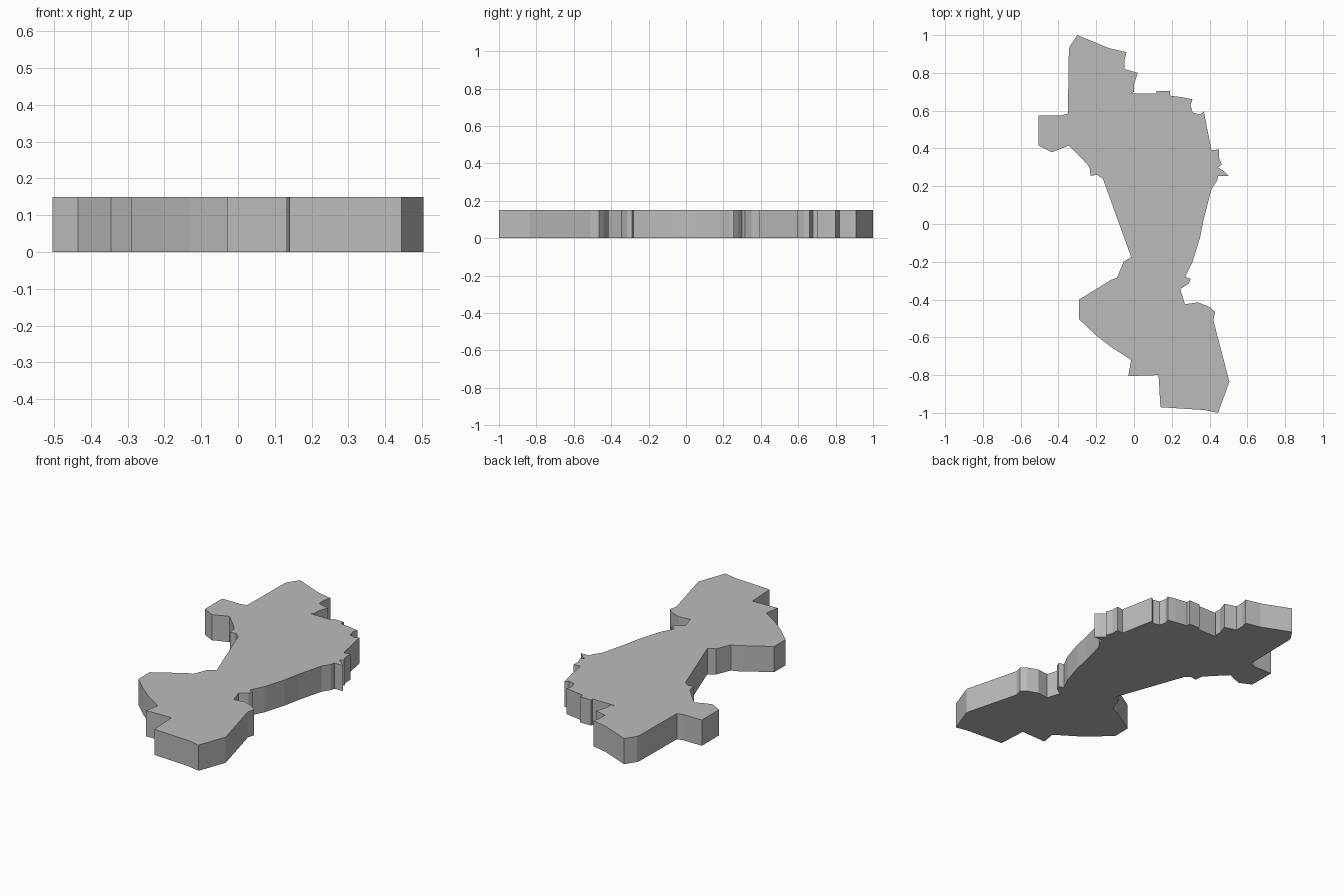
import bpy
import bmesh
from mathutils import Vector

THICKNESS = .15

# Remove the default object
default_object = bpy.data.objects.get("Cube")
if default_object:
    bpy.data.objects.remove(default_object, do_unlink=True)


def flat_material(name, colour):
    """Make a plain material that shows in the viewport and in a render."""
    material = bpy.data.materials.new(name)
    material.use_nodes = True
    material.diffuse_color = colour
    shader = material.node_tree.nodes["Principled BSDF"]
    shader.inputs["Base Color"].default_value = colour
    return material


def extruded_plate(name, outline, thickness, material):
    """Raise a closed outline into a solid, flat-shaded slab."""
    mesh = bpy.data.meshes.new(name)
    bm = bmesh.new()
    base = bm.faces.new([bm.verts.new((x, y, 0)) for x, y in outline])
    raised = bmesh.ops.extrude_face_region(bm, geom=[base], use_keep_orig=True)
    top_verts = [item for item in raised["geom"]
                 if isinstance(item, bmesh.types.BMVert)]
    bmesh.ops.translate(bm, verts=top_verts, vec=Vector((0, 0, thickness)))
    bmesh.ops.recalc_face_normals(bm, faces=bm.faces)
    bm.to_mesh(mesh)
    bm.free()
    mesh.materials.append(material)
    plate = bpy.data.objects.new(name, mesh)
    bpy.context.collection.objects.link(plate)
    return plate


# Back edge, stepping down from the far tip to the right-hand shoulder
back_edge = [
    (-.3, 1), (-.13, .93), (-.04, .91), (-.05, .87), (-.05, .82),
    (.02, .8), (0, .74), (0, .7), (-.02, .69), (.12, .69), (.12, .705),
    (.19, .705), (.19, .68), (.26, .67), (.31, .66), (.3, .63), (.31, .59),
]

# Left side, with the ragged spur and the long taper to the waist
left_edge = [
    (.35, .58), (.37, .595), (.41, .39), (.45, .395), (.45, .35),
    (.465, .315), (.445, .3), (.475, .28), (.5, .255), (.445, .255),
    (.44, .23), (.41, .185), (.37, .03), (.35, -.07), (.31, -.2),
    (.27, -.28), (.3, -.29), (.29, -.315), (.245, -.345),
]

# Front lobe, around its corner and stepped front edge
front_edge = [
    (.27, -.425), (.34, -.415), (.4, -.44), (.43, -.465), (.42, -.51),
    (.505, -.835), (.445, -1), (.375, -.985), (.14, -.97), (.13, -.8),
    (-.03, -.805), (-.015, -.72), (-.13, -.645), (-.2, -.59),
    (-.29, -.505), (-.29, -.4),
]

# Right side, from the waist past the square tab to the far tip
right_edge = [
    (-.12, -.295), (-.09, -.285), (-.055, -.2), (-.015, -.175),
    (-.165, .24), (-.195, .26), (-.23, .255), (-.235, .3), (-.27, .34),
    (-.345, .415), (-.435, .38), (-.505, .415), (-.505, .575),
    (-.385, .575), (-.35, .585), (-.345, .92), (-.34, .94),
]

grey = flat_material("plain_grey", (.5, .5, .5, 1))
extruded_plate("outline_slab", back_edge + left_edge + front_edge + right_edge,
               THICKNESS, grey)
